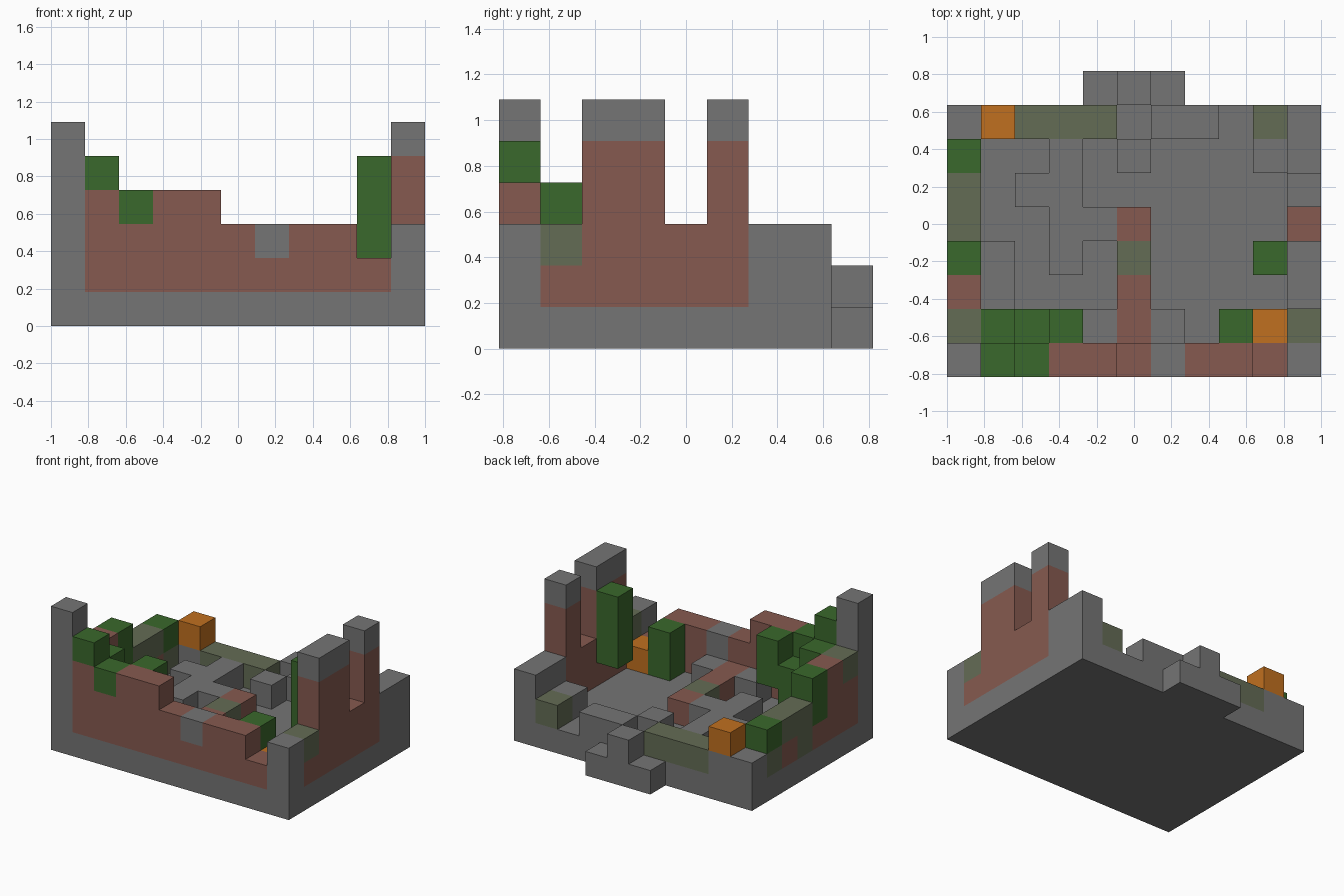
import bpy
import bmesh
import math
from mathutils import Vector

cube = bpy.data.objects.get("Cube")
if cube:
    bpy.data.objects.remove(cube, do_unlink=True)

COLS, ROWS = 11, 9
S = 2 / COLS  # block size

# Flat colours, each with a one-letter key
COLOURS = {
    "g": ("stone_grey", (0.178, 0.178, 0.178)),
    "b": ("brick_red", (0.238, 0.102, 0.080)),
    "m": ("mossy_brick", (0.127, 0.150, 0.091)),
    "v": ("vine_green", (0.042, 0.138, 0.025)),
    "o": ("pumpkin_orange", (0.527, 0.162, 0.014)),
}
materials = {}
for key, (name, rgb) in COLOURS.items():
    mat = bpy.data.materials.new(name)
    mat.use_nodes = True
    mat.diffuse_color = (*rgb, 1)
    mat.node_tree.nodes["Principled BSDF"].inputs["Base Color"].default_value = (*rgb, 1)
    materials[key] = mat
KEYS = list(COLOURS)

parts = {}     # part name -> {cell: colour key}
filled = set()  # every occupied cell


def stack(part, cols, rows, layers, start=1):
    """Pile blocks upward on each listed cell; one letter per layer."""
    for i in cols:
        for j in rows:
            for k, key in enumerate(layers, start):
                if (i, j, k) not in filled:
                    filled.add((i, j, k))
                    parts.setdefault(part, {})[i, j, k] = key


# Foundation slab and back steps
stack("foundation", range(COLS), range(8), "g", 0)
stack("back_steps", [4, 6], [8], "g", 0)
stack("back_steps", [5], [8], "gg", 0)

# Front wall, crumbling towards the left
stack("front_corner_pillar", [0], [0], "ggggg")
stack("front_wall", [1, 3, 4], [0], "bbb")
stack("front_wall", [2, 5, 7, 8], [0], "bb")
stack("front_wall", [6], [0], "bg")
stack("front_wall", [9], [0], "b")
stack("front_low_pillar", [10], [0], "gg")

# Left wall with two tall remains
stack("left_wall", [10], [1], "bm")
stack("left_wall", [10], [2, 3, 5], "bbbbg")
stack("left_wall", [10], [4], "bb")
stack("back_corner_pillar", [10], [6, 7], "gg")

# Right wall
stack("right_wall", [0], [1], "bbm")
stack("right_wall", [0], [2], "bbb")
stack("right_wall", [0], [3, 6], "b")
stack("right_wall", [0], [4], "mm")
stack("right_wall", [0], [5], "bm")
stack("right_wall", [0], [7], "g")
parts["right_wall"][0, 6, 1] = "m"

# Back wall with a gap for the doorway
stack("back_wall", [1, 6, 7], [7], "g")
stack("back_wall", [2, 3, 4, 9], [7], "m")

# Inner partition and rubble
stack("partition_wall", [5], [1, 2, 4], "b")
stack("partition_wall", [5], [3], "m")
stack("rubble", [3], range(3, 7), "g")
stack("rubble", [2], [5], "g")
stack("rubble", [4], [1, 4], "g")
stack("rubble", [1], [2, 3], "g")
stack("rubble", [6], [1], "g")
stack("rubble", [5, 9], [6], "g")

# Vines
stack("front_vines", [1], [0], "v", 4)
stack("front_vines", [2], [0], "v", 3)
stack("front_vines", [1], [1], "vvv")
stack("front_vines", [2], [1], "vv")
stack("front_vines", [3], [1], "vv", 2)
stack("front_vines", [8], [1], "vv")
stack("right_vines", [0], [3], "vv", 2)
stack("right_vines", [0], [6], "v", 2)
stack("tower_vine", [9], [3], "vvv", 2)

# Pumpkins
stack("front_pumpkin", [9], [1], "o")
stack("back_pumpkin", [1], [7], "o", 2)


def build(name, cells):
    """Make one object from the exposed faces of its blocks."""
    bm = bmesh.new()
    origin = Vector((-1, -ROWS * S / 2, 0))
    for cell, key in cells.items():
        centre = origin + (Vector(cell) + Vector((0.5, 0.5, 0.5))) * S
        for axis in range(3):
            for sign in (-1, 1):
                step = [0, 0, 0]
                step[axis] = sign
                if tuple(a + b for a, b in zip(cell, step)) in filled:
                    continue
                n = Vector(step)
                u = Vector([float(a == (axis + 1) % 3) for a in range(3)])
                w = n.cross(u)
                ring = [(1, 1), (-1, 1), (-1, -1), (1, -1)]
                verts = [bm.verts.new(centre + (n + u * p + w * q) * S / 2) for p, q in ring]
                bm.faces.new(verts).material_index = KEYS.index(key)
    bmesh.ops.remove_doubles(bm, verts=bm.verts, dist=S / 100)
    bmesh.ops.dissolve_limit(bm, angle_limit=math.radians(1), verts=bm.verts,
                             edges=bm.edges, delimit={"MATERIAL"})
    mesh = bpy.data.meshes.new(name)
    bm.to_mesh(mesh)
    bm.free()
    for key in KEYS:
        mesh.materials.append(materials[key])
    bpy.context.collection.objects.link(bpy.data.objects.new(name, mesh))


for part_name, part_cells in parts.items():
    build(part_name, part_cells)
